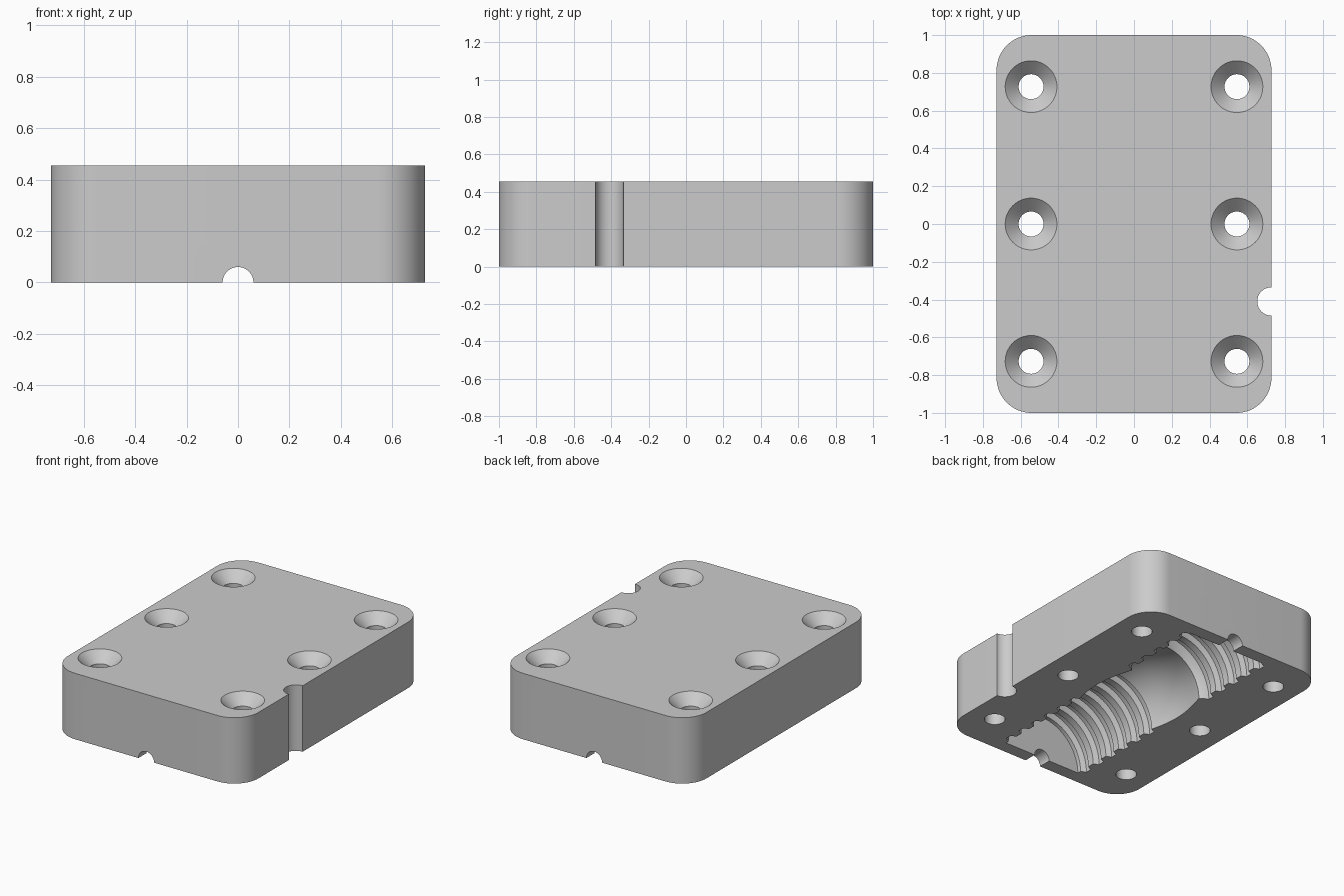
import bpy
import bmesh
from math import cos, sin, pi, radians

if "Cube" in bpy.data.objects:
    bpy.data.objects.remove(bpy.data.objects["Cube"])

WIDTH, LENGTH, HEIGHT, CORNER = 1.455, 2.0, 0.455, 0.185
SEG = 64

grey = bpy.data.materials.new("light_grey")
grey.use_nodes = True
grey.diffuse_color = (0.6, 0.6, 0.6, 1)
grey.node_tree.nodes["Principled BSDF"].inputs["Base Color"].default_value = (0.6, 0.6, 0.6, 1)


def add_object(name, bm):
    bmesh.ops.recalc_face_normals(bm, faces=bm.faces)
    mesh = bpy.data.meshes.new(name)
    bm.to_mesh(mesh)
    bm.free()
    mesh.materials.append(grey)
    obj = bpy.data.objects.new(name, mesh)
    bpy.context.collection.objects.link(obj)
    return obj


def lathe(name, profile, axis="Z", centre=(0, 0, 0)):
    """Closed solid of revolution from (radius, position along axis) pairs."""
    bm = bmesh.new()
    rings = []
    for r, t in profile:
        ring = []
        for i in range(SEG):
            u, v = r * cos(2 * pi * i / SEG), r * sin(2 * pi * i / SEG)
            p = (u, v, t) if axis == "Z" else (u, t, v)
            ring.append(bm.verts.new([a + b for a, b in zip(p, centre)]))
        rings.append(ring)
    for a, b in zip(rings, rings[1:]):
        for i in range(SEG):
            j = (i + 1) % SEG
            bm.faces.new((a[i], a[j], b[j], b[i]))
    bm.faces.new(rings[0])
    bm.faces.new(rings[-1])
    return add_object(name, bm)


def cut(target, cutter):
    cutter.hide_render = True
    mod = target.modifiers.new("cut", "BOOLEAN")
    mod.operation = "DIFFERENCE"
    mod.solver = "EXACT"
    mod.object = cutter
    bpy.context.view_layer.objects.active = target
    bpy.ops.object.modifier_apply(modifier=mod.name)
    bpy.data.objects.remove(cutter)


# Block with rounded vertical corners
bm = bmesh.new()
outline = []
for k, (sx, sy) in enumerate([(1, 1), (-1, 1), (-1, -1), (1, -1)]):
    for i in range(17):
        a = (k + i / 16) * pi / 2
        outline.append(bm.verts.new((sx * (WIDTH / 2 - CORNER) + CORNER * cos(a),
                                     sy * (LENGTH / 2 - CORNER) + CORNER * sin(a), 0)))
base = bm.faces.new(outline)
top = bmesh.ops.extrude_face_region(bm, geom=[base])
bmesh.ops.translate(bm, vec=(0, 0, HEIGHT),
                    verts=[v for v in top["geom"] if isinstance(v, bmesh.types.BMVert)])
block = add_object("mould_half", bm)

# Countersunk screw holes
HOLE, SINK, DEPTH = 0.066, 0.137, 0.07
for x in (-0.545, 0.545):
    for y in (-0.727, 0, 0.727):
        cut(block, lathe("screw_hole", [
            (HOLE, -0.1), (HOLE, HEIGHT - DEPTH), (SINK, HEIGHT), (SINK, HEIGHT + 0.1)],
            centre=(x, y, 0)))

# Vertical alignment notch in the left side
cut(block, lathe("side_notch", [(0.075, -0.1), (0.075, HEIGHT + 0.1)],
                 centre=(WIDTH / 2, -0.41, 0)))

# Ribbed grip cavity with a smooth swell between the rib groups
GULLY, CREST, END = 0.298, 0.333, 0.91


def ribs(start, count, pitch=0.125):
    points = []
    for i in range(count):
        c = start + i * pitch
        points += [(GULLY, c - 0.038), (CREST, c - 0.022), (CREST, c + 0.022), (GULLY, c + 0.038)]
    return points


swell = [(0.278 + 0.052 * sin(pi * (0.15 + 0.85 * i / 16)), -0.17 + 0.48 * i / 16)
         for i in range(17)]
profile = [(GULLY, -END)] + ribs(-0.845, 6) + swell + ribs(0.365, 5) + [(GULLY, END)]
cut(block, lathe("grip_cavity", profile, axis="Y"))

# Round channel running out through both ends
cut(block, lathe("end_channel", [(0.06, -1.1), (0.06, 1.1)], axis="Y"))

# Smooth curved walls, crisp edges
bpy.ops.object.select_all(action="DESELECT")
block.select_set(True)
bpy.context.view_layer.objects.active = block
bpy.ops.object.shade_smooth_by_angle(angle=radians(25))
